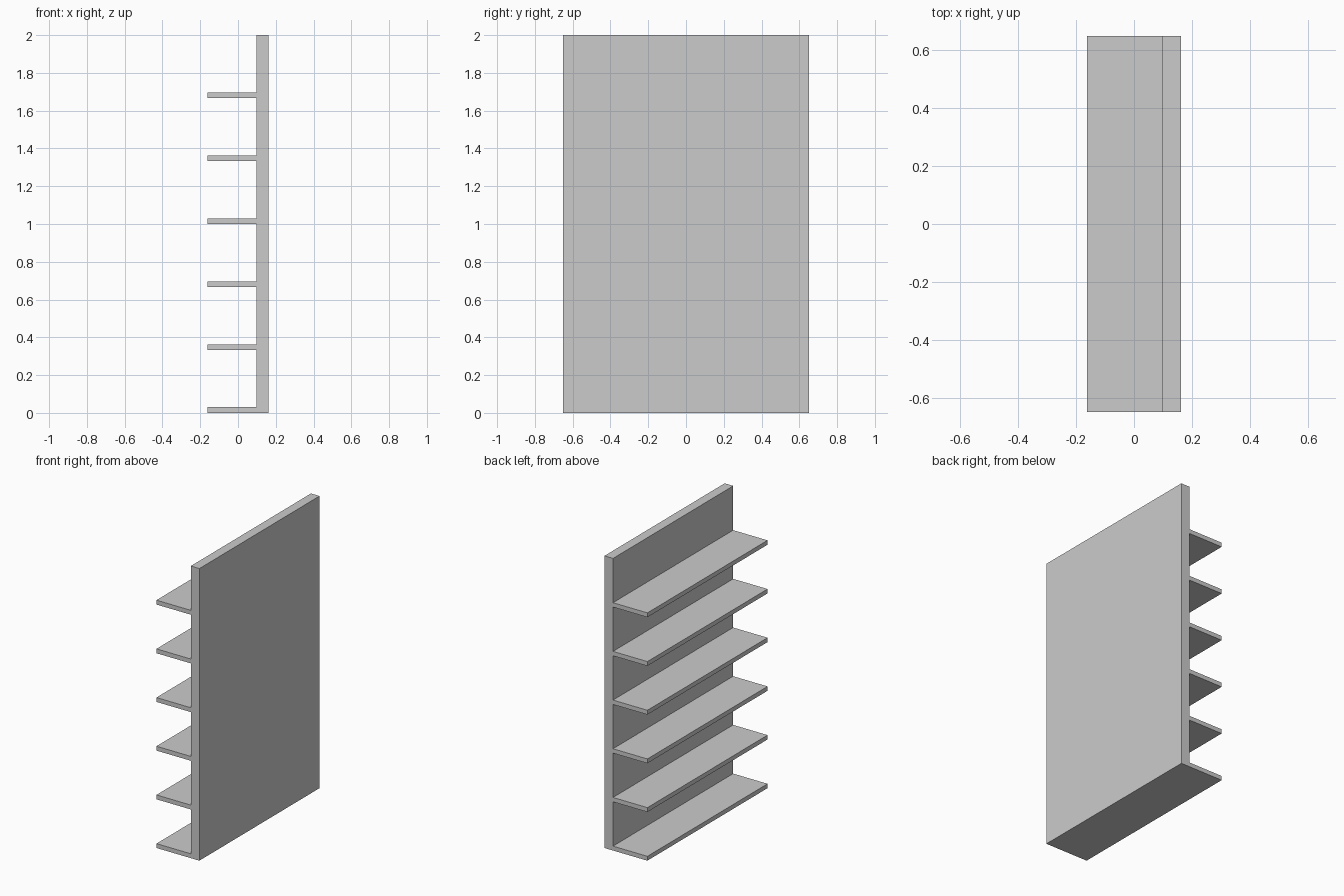
import bpy
import bmesh

if "Cube" in bpy.data.objects:
    bpy.data.objects.remove(bpy.data.objects["Cube"])

HEIGHT, HALF_WIDTH = 2.0, 0.65
FRONT_X, PANEL_X, BACK_X = -0.1625, 0.0975, 0.1625
SHELVES, THICK = 6, 0.03
PITCH = HEIGHT / SHELVES

# Comb-shaped side profile: back panel with a tooth for every shelf
profile = [(BACK_X, HEIGHT), (BACK_X, 0.0)]
for i in range(SHELVES):
    z = i * PITCH
    if i:
        profile.append((PANEL_X, z))
    profile += [(FRONT_X, z), (FRONT_X, z + THICK), (PANEL_X, z + THICK)]
profile.append((PANEL_X, HEIGHT))

# Extrude the profile along the shelf length
bm = bmesh.new()
face = bm.faces.new([bm.verts.new((x, -HALF_WIDTH, z)) for x, z in profile])
result = bmesh.ops.extrude_face_region(bm, geom=[face], use_keep_orig=True)
moved = [g for g in result["geom"] if isinstance(g, bmesh.types.BMVert)]
bmesh.ops.translate(bm, verts=moved, vec=(0, 2 * HALF_WIDTH, 0))
bmesh.ops.recalc_face_normals(bm, faces=bm.faces[:])

mesh = bpy.data.meshes.new("shelf_unit")
bm.to_mesh(mesh)
bm.free()
bpy.context.collection.objects.link(bpy.data.objects.new("shelf_unit", mesh))
